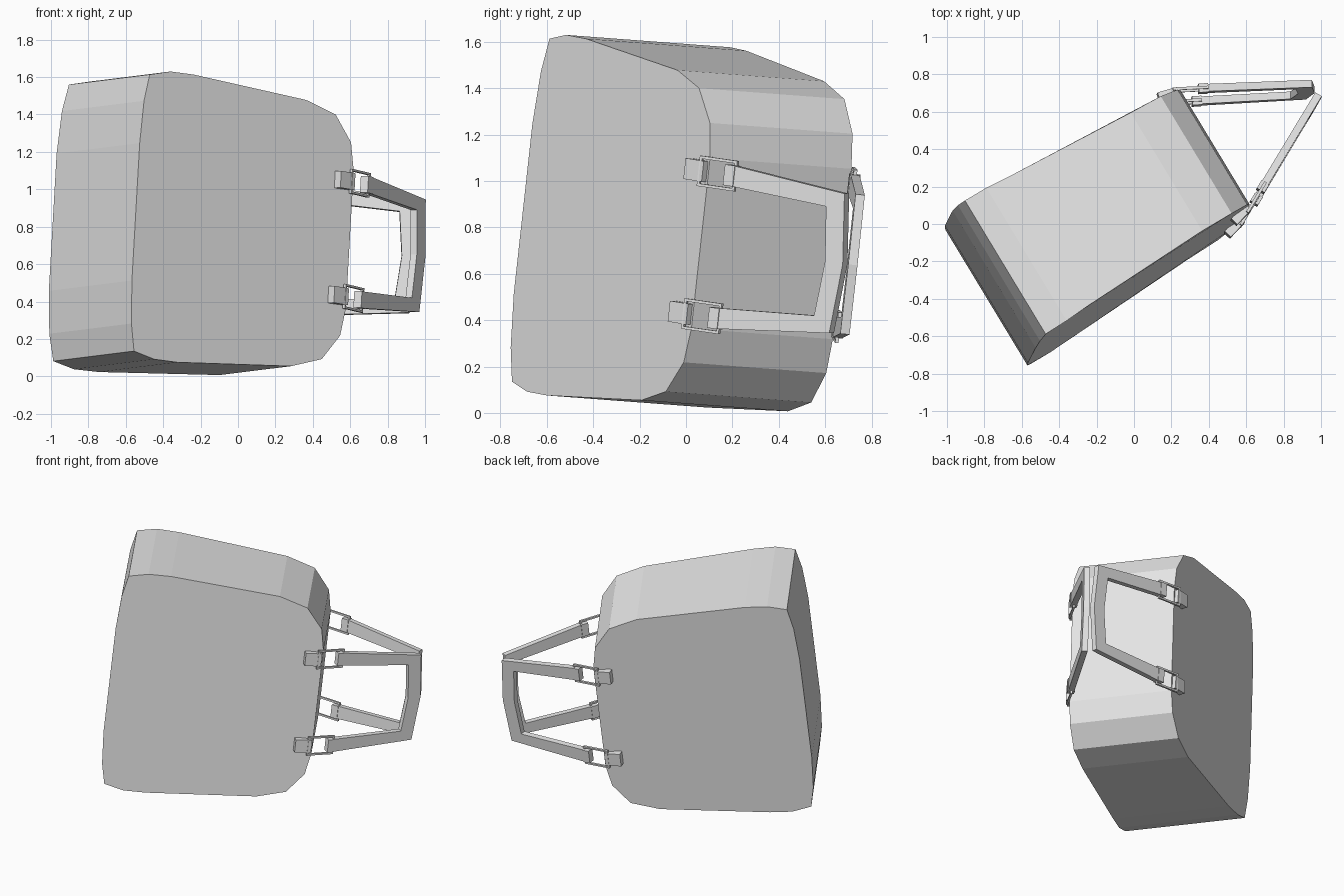
import bpy, bmesh, math
from mathutils import Matrix, Vector

if "Cube" in bpy.data.objects:
    bpy.data.objects.remove(bpy.data.objects["Cube"])

grey = bpy.data.materials.new("plain grey")
grey.use_nodes = True
grey.diffuse_color = (0.8, 0.8, 0.8, 1)
grey.node_tree.nodes["Principled BSDF"].inputs["Base Color"].default_value = (0.8, 0.8, 0.8, 1)

# Bag frame: x across the width, y through the depth, z from base to opening
up = Vector((0.853, 0.508, -0.104)).normalized()
depth = Vector((-0.51, 0.857, -0.065))
depth = (depth - up * depth.dot(up)).normalized()
BAG = Matrix((depth.cross(up), depth, up)).transposed().to_4x4()
BAG.translation = (-0.73, -0.3125, 0.8475)


def finish(name, bm, frame):
    bmesh.ops.recalc_face_normals(bm, faces=bm.faces)
    bm.transform(frame)
    mesh = bpy.data.meshes.new(name)
    bm.to_mesh(mesh)
    bm.free()
    mesh.materials.append(grey)
    bpy.context.collection.objects.link(bpy.data.objects.new(name, mesh))


def add_box(bm, centre, size):
    matrix = Matrix.Translation(centre) @ Matrix.Diagonal((*size, 1))
    bmesh.ops.create_cube(bm, size=1, matrix=matrix)


# Bag body: half outline (width, height, half depth), mirrored and lofted
half = [(0.37, -0.045, 0.43), (0.6, -0.03, 0.425), (0.745, 0, 0.418),
        (0.775, 0.13, 0.416), (0.775, 0.28, 0.405), (0.717, 1.01, 0.37),
        (0.659, 1.2, 0.367), (0.52, 1.31, 0.36), (0.37, 1.338, 0.357)]
outline = half + [(-w, h, d) for w, h, d in reversed(half)]
bm = bmesh.new()
front = [bm.verts.new((w, -d, h)) for w, h, d in outline]
back = [bm.verts.new((w, d, h)) for w, h, d in outline]
bm.faces.new(front)
bm.faces.new(back)
for i in range(len(outline)):
    bm.faces.new((front[i - 1], front[i], back[i], back[i - 1]))
finish("bag_body", bm, BAG)


def make_handle(side, frame):
    lean = frame @ Matrix.Translation((0, -0.4, 1.28)) @ Matrix.Rotation(math.radians(-28), 4, "X")

    # Strap: angular arch with a thickness
    bm = bmesh.new()
    outer = [(0.355, 0.2), (0.303, 0.78), (0, 0.81)]
    inner = [(0.265, 0.2), (0.237, 0.695), (0, 0.72)]
    rows = []
    for path in (outer, inner):
        path = path + [(-w, s) for w, s in reversed(path[:-1])]
        rows.append([bm.verts.new((w, -0.02, s)) for w, s in path])
    for i in range(len(rows[0]) - 1):
        bm.faces.new((rows[0][i], rows[0][i + 1], rows[1][i + 1], rows[1][i]))
    extruded = bmesh.ops.extrude_face_region(bm, geom=bm.faces[:])["geom"]
    bmesh.ops.translate(bm, vec=(0, 0.04, 0),
                        verts=[v for v in extruded if isinstance(v, bmesh.types.BMVert)])
    finish(side + "_handle_strap", bm, lean)

    for label, w in (("left", -0.31), ("right", 0.31)):
        # Tab sewn over the bag edge
        bm = bmesh.new()
        add_box(bm, (0, 0, 0), (0.09, 0.045, 0.11))
        tab = frame @ Matrix.Translation((w, -0.377, 1.275)) @ Matrix.Rotation(math.radians(-15), 4, "X")
        finish(f"{side}_{label}_tab", bm, tab)

        # Rectangular wire link
        bm = bmesh.new()
        for x in (-0.06, 0.06):
            add_box(bm, (w + x, 0, 0.125), (0.012, 0.015, 0.19))
        for s in (0.036, 0.214):
            add_box(bm, (w, 0, s), (0.12, 0.015, 0.012))
        finish(f"{side}_{label}_link", bm, lean)

        # Folded strap end around the link
        bm = bmesh.new()
        add_box(bm, (w, 0, 0.195), (0.09, 0.048, 0.05))
        finish(f"{side}_{label}_strap_end", bm, lean)


make_handle("front", BAG)
make_handle("back", BAG @ Matrix.Rotation(math.pi, 4, "Z"))
